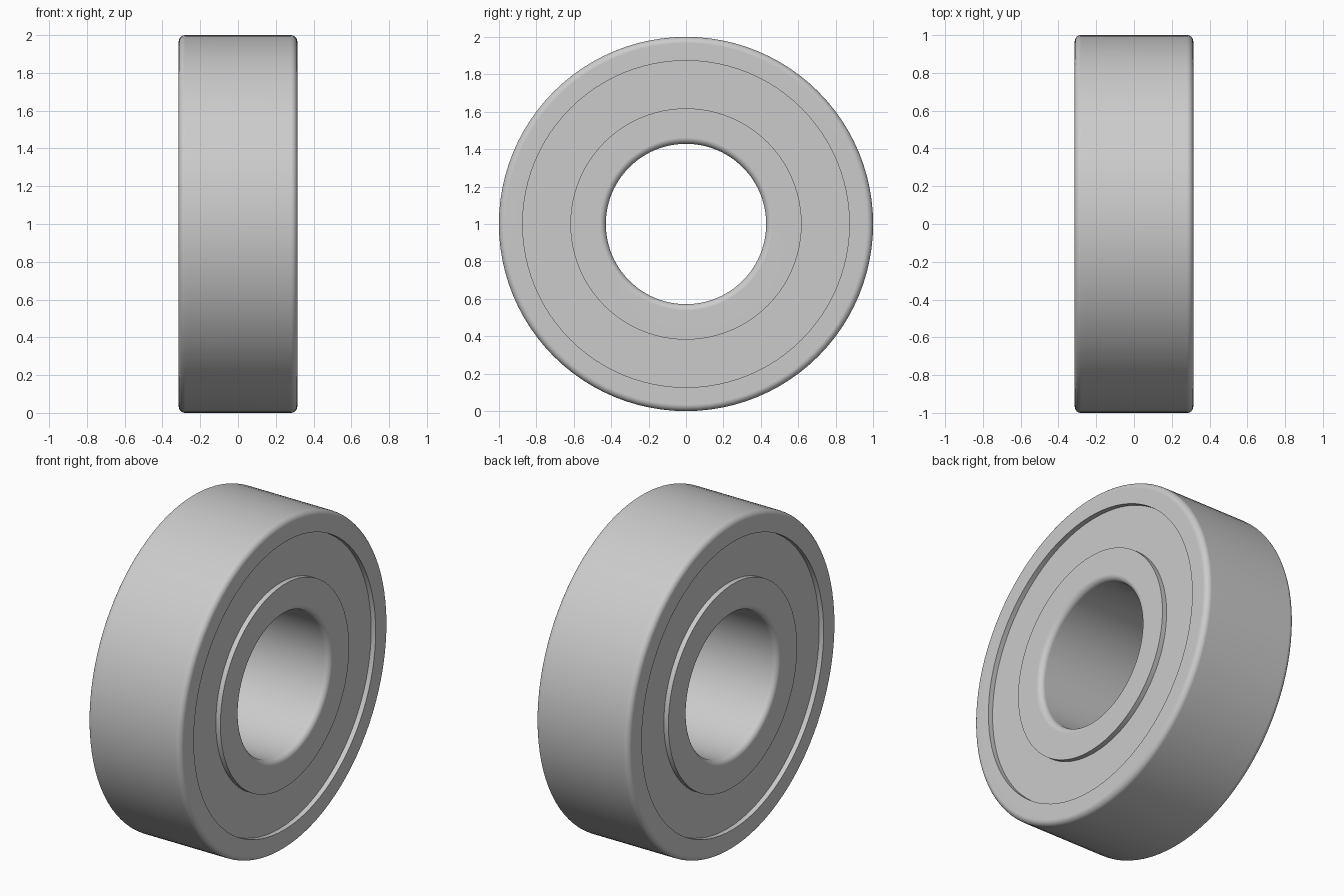
import bpy
import bmesh
from math import cos, sin, pi, radians

if "Cube" in bpy.data.objects:
    bpy.data.objects.remove(bpy.data.objects["Cube"])

HALF = 0.314       # half width along x
FILLET = 0.034     # rounded race corners
RECESS = 0.03      # shield depth below the race faces
SEGMENTS = 96

steel = bpy.data.materials.new("grey_steel")
steel.use_nodes = True
grey = (0.6, 0.6, 0.6, 1)
steel.diffuse_color = grey
steel.node_tree.nodes["Principled BSDF"].inputs["Base Color"].default_value = grey


def arc(x, r, start):
    """Quarter circle of fillet points around (x, r)."""
    angles = [start + pi / 2 * i / 6 for i in range(7)]
    return [(x + FILLET * cos(a), r + FILLET * sin(a)) for a in angles]


def lathe(name, profile):
    """Spin a closed (x, radius) profile around the x axis."""
    bm = bmesh.new()
    rings = []
    for s in range(SEGMENTS):
        a = 2 * pi * s / SEGMENTS
        rings.append([bm.verts.new((x, r * cos(a), 1 + r * sin(a))) for x, r in profile])
    n = len(profile)
    for s, ring in enumerate(rings):
        after = rings[(s + 1) % SEGMENTS]
        for i in range(n):
            j = (i + 1) % n
            bm.faces.new((ring[i], ring[j], after[j], after[i]))
    bmesh.ops.recalc_face_normals(bm, faces=bm.faces)
    mesh = bpy.data.meshes.new(name)
    bm.to_mesh(mesh)
    bm.free()
    mesh.materials.append(steel)
    obj = bpy.data.objects.new(name, mesh)
    bpy.context.collection.objects.link(obj)
    bpy.ops.object.select_all(action="DESELECT")
    obj.select_set(True)
    bpy.context.view_layer.objects.active = obj
    bpy.ops.object.shade_smooth_by_angle(angle=radians(30))
    weighted = obj.modifiers.new("even_normals", "WEIGHTED_NORMAL")
    weighted.keep_sharp = True
    return obj


C = HALF - FILLET

# Outer race, rounded on its outside corners
lathe("outer_race", [(-HALF, 0.873), (HALF, 0.873)]
      + arc(C, 1 - FILLET, 0) + arc(-C, 1 - FILLET, pi / 2))

# Inner race, rounded at the bore
BORE = 0.4286
lathe("inner_race", [(HALF, 0.618), (-HALF, 0.618)]
      + arc(-C, BORE + FILLET, pi) + arc(C, BORE + FILLET, 1.5 * pi))

# Recessed shields closing the gap between the races on both sides
for name, side in (("left_shield", 1), ("right_shield", -1)):
    outer, inner = side * (HALF - RECESS), side * (HALF - 0.08)
    lathe(name, [(outer, 0.616), (outer, 0.875), (inner, 0.875), (inner, 0.616)])
